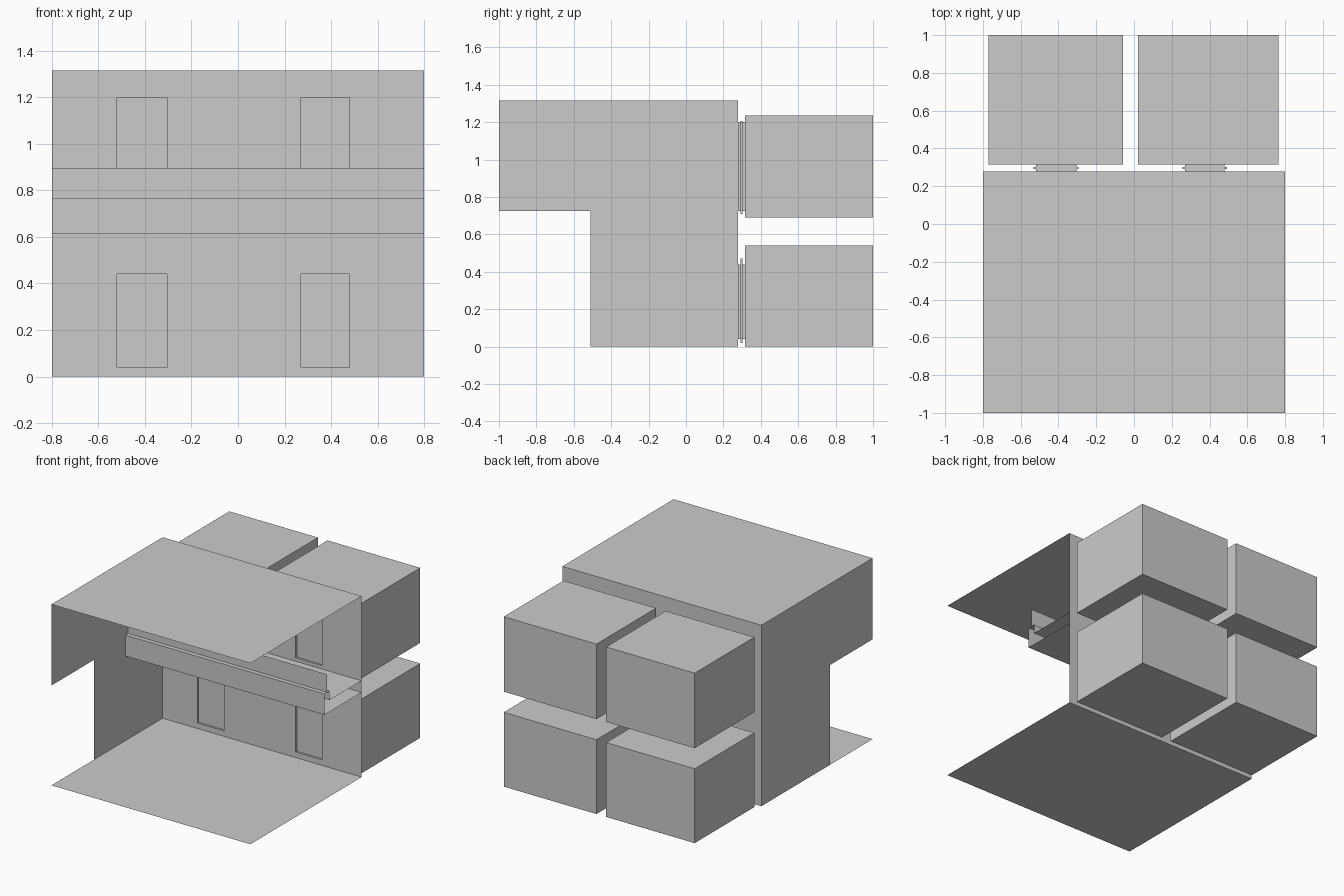
import bpy, bmesh

if "Cube" in bpy.data.objects:
    bpy.data.objects.remove(bpy.data.objects["Cube"])

X, FRONT, WALL, ROOM_Y, BACK = 0.8, -1.0, 0.277, 0.315, 1.0
TOP = 1.315


def finish(name, bm):
    bmesh.ops.remove_doubles(bm, verts=bm.verts, dist=1e-5)
    me = bpy.data.meshes.new(name)
    bm.to_mesh(me)
    bm.free()
    ob = bpy.data.objects.new(name, me)
    bpy.context.collection.objects.link(ob)
    return ob


def face(bm, pts):
    return bm.faces.new([bm.verts.new(p) for p in pts])


def sheet(name, pts):
    bm = bmesh.new()
    face(bm, pts)
    return finish(name, bm)


def extrude_x(name, profile, x0, x1):
    bm = bmesh.new()
    for (ya, za), (yb, zb) in zip(profile, profile[1:]):
        face(bm, [(x0, ya, za), (x1, ya, za), (x1, yb, zb), (x0, yb, zb)])
    return finish(name, bm)


def pierced_wall(bm, y, x0, x1, z0, z1, holes):
    """Front-facing sheet divided on a grid, leaving the door holes open."""
    xs = sorted({x0, x1, *[v for h in holes for v in h[:2]]})
    zs = sorted({z0, z1, *[v for h in holes for v in h[2:]]})
    for xa, xb in zip(xs, xs[1:]):
        for za, zb in zip(zs, zs[1:]):
            if (xa, xb, za, zb) not in holes:
                face(bm, [(xa, y, za), (xb, y, za), (xb, y, zb), (xa, y, zb)])


def around(bm, x0, x1, z0, z1, y0, y1, outward=True):
    """Four sides of a rectangular sleeve running along y."""
    c = [(x0, z0), (x1, z0), (x1, z1), (x0, z1)]
    for i in range(4):
        (xa, za), (xb, zb) = c[i], c[(i + 1) % 4]
        pts = [(xb, y0, zb), (xa, y0, za), (xa, y1, za), (xb, y1, zb)]
        face(bm, pts[::-1] if outward else pts)
    

# Hall shell: floor, roof and the single side wall
sheet("hall_floor", [(-X, FRONT, 0), (X, FRONT, 0), (X, WALL, 0), (-X, WALL, 0)])
sheet("hall_roof", [(-X, FRONT, TOP), (X, FRONT, TOP), (X, WALL, TOP), (-X, WALL, TOP)])
side = [(-0.51, 0), (WALL, 0), (WALL, TOP), (FRONT, TOP), (FRONT, 0.725), (-0.51, 0.725)]
sheet("hall_side_wall", [(-X, y, z) for y, z in side])

# Door openings per side and storey, with the rooms behind them
columns = [("left", (-0.52, -0.305), (-0.77, -0.058)),
           ("right", (0.27, 0.48), (0.02, 0.765))]
storeys = [("lower", (0.04, 0.44), (0.02, 0.47), (0.0, 0.54)),
           ("upper", (0.725, 1.2), (0.71, 1.205), (0.69, 1.235))]

holes = [(*dx, *dz) for _, dx, _ in columns for _, dz, _, _ in storeys]
bm = bmesh.new()
pierced_wall(bm, WALL, -X, X, 0, TOP, holes)
finish("hall_back_wall", bm)

for side_name, dx, rx in columns:
    for level, dz, pz, rz in storeys:
        tag = f"{level}_{side_name}"
        # Room box, open at the doorway
        bm = bmesh.new()
        around(bm, *rx, *rz, ROOM_Y, BACK)
        pierced_wall(bm, BACK, *rx, *rz, [])
        pierced_wall(bm, ROOM_Y, *rx, *rz, [(*dx, *dz)])
        bmesh.ops.remove_doubles(bm, verts=bm.verts, dist=1e-5)
        bmesh.ops.recalc_face_normals(bm, faces=bm.faces)
        finish(f"room_{tag}", bm)
        # Door frame sleeve
        bm = bmesh.new()
        around(bm, *dx, *dz, WALL, ROOM_Y, outward=False)
        finish(f"door_frame_{tag}", bm)
        # Door panel, slightly larger than the opening
        bm = bmesh.new()
        x0, x1 = dx[0] - 0.012, dx[1] + 0.012
        around(bm, x0, x1, *pz, 0.291, 0.301)
        for y in (0.291, 0.301):
            pierced_wall(bm, y, x0, x1, *pz, [])
        bmesh.ops.remove_doubles(bm, verts=bm.verts, dist=1e-5)
        bmesh.ops.recalc_face_normals(bm, faces=bm.faces)
        finish(f"door_{tag}", bm)

# Balcony slab with raised kerb, open at the ends, and a thin rail sheet
extrude_x("balcony", [(WALL, 0.615), (-0.15, 0.615), (-0.15, 0.767), (-0.092, 0.767),
                      (-0.092, 0.7), (WALL, 0.7)], -X, X)
extrude_x("balcony_rail", [(-0.118, 0.767), (-0.118, 0.897)], -X, X)
